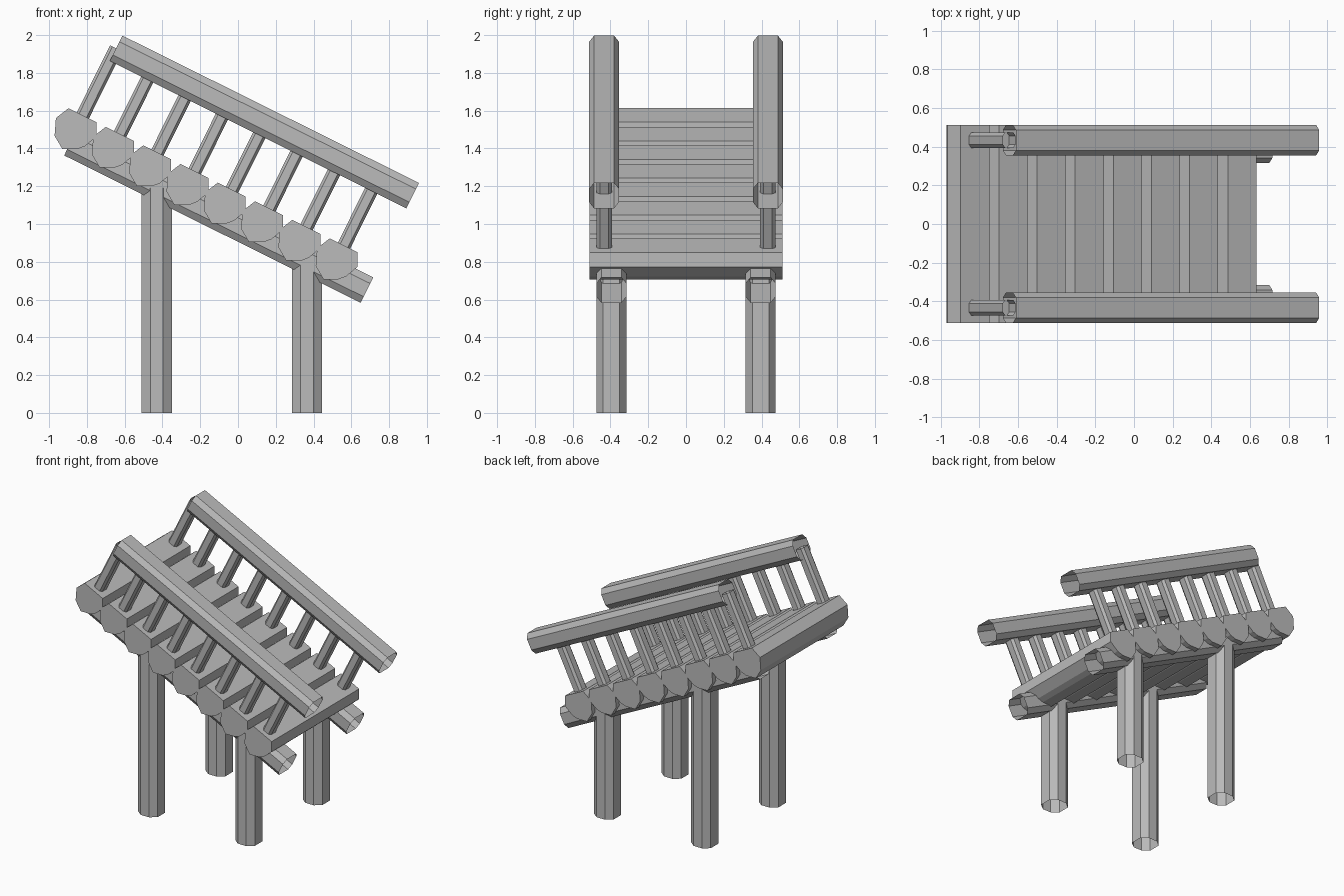
import bpy, bmesh
from mathutils import Vector

cube = bpy.data.objects.get("Cube")
if cube:
    bpy.data.objects.remove(cube)

wood = bpy.data.materials.new("weathered grey")
GREY = (0.5, 0.5, 0.5, 1)
wood.diffuse_color = GREY
wood.use_nodes = True
wood.node_tree.nodes["Principled BSDF"].inputs["Base Color"].default_value = GREY

X, Y, Z = Vector((1, 0, 0)), Vector((0, 1, 0)), Vector((0, 0, 1))
RUN = Vector((1.57, 0, -0.78))            # full length of the sloping beams
SLOPE = RUN.normalized()
UP = Vector((-SLOPE.z, 0, SLOPE.x))       # perpendicular to the slope
STEP = Vector((0.1975, 0, -0.0985))       # spacing of logs and balusters


def octagon(a, b, ca, cb):
    """Chamfered box outline with half sizes a, b and chamfers ca, cb."""
    return [(a, cb - b), (a, b - cb), (a - ca, b), (ca - a, b),
            (-a, b - cb), (-a, cb - b), (ca - a, -b), (a - ca, -b)]


def prism(name, outline, u, v, start, end, capped=False):
    """Sweep an outline in the u, v plane straight from start to end."""
    bm = bmesh.new()
    rings = [[bm.verts.new(p + u * a + v * b) for a, b in outline]
             for p in (start, end)]
    n = len(outline)
    for i in range(n):
        j = (i + 1) % n
        bm.faces.new((rings[0][i], rings[0][j], rings[1][j], rings[1][i]))
    if capped:
        for ring in rings:
            bm.faces.new(ring)
    bmesh.ops.recalc_face_normals(bm, faces=bm.faces)
    mesh = bpy.data.meshes.new(name)
    bm.to_mesh(mesh)
    bm.free()
    mesh.materials.append(wood)
    obj = bpy.data.objects.new(name, mesh)
    bpy.context.collection.objects.link(obj)


beam = octagon(0.075, 0.079, 0.036, 0.026)
post = octagon(0.08, 0.08, 0.046, 0.036)
spindle = octagon(0.036, 0.041, 0.014, 0.018)

for side, s in (("right", -1), ("left", 1)):
    # Hollow beams: handrail above, stringer below
    rail = Vector((-0.645, s * 0.4335, 1.93))
    stringer = Vector((-0.887, s * 0.395, 1.43))
    prism(f"handrail_{side}", beam, UP, Y, rail, rail + RUN)
    prism(f"stringer_{side}", beam, UP, Y, stringer, stringer + RUN)

    # Legs reach into the stringer
    for place, x, top in (("upper", -0.43, 1.19), ("lower", 0.365, 0.80)):
        foot = Vector((x, s * 0.395, 0))
        prism(f"leg_{place}_{side}", post, X, Y, foot, foot + Z * top)

    # Balusters stand square to the slope
    for i in range(8):
        head = rail + STEP * i
        prism(f"baluster_{side}_{i + 1}", spindle, SLOPE, Y, head - UP * 0.46, head)

# Rough-hewn tread logs
log = [(-0.037, 0.116), (0.111, 0.042), (0.111, -0.034), (0.05, -0.085),
       (0.01, -0.1), (-0.07, -0.1), (-0.111, -0.03), (-0.104, 0.064)]
for i in range(8):
    centre = Vector((-0.86, 0, 1.497)) + STEP * i
    prism(f"tread_log_{i + 1}", log, X, Z, centre - Y * 0.512, centre + Y * 0.512, True)
